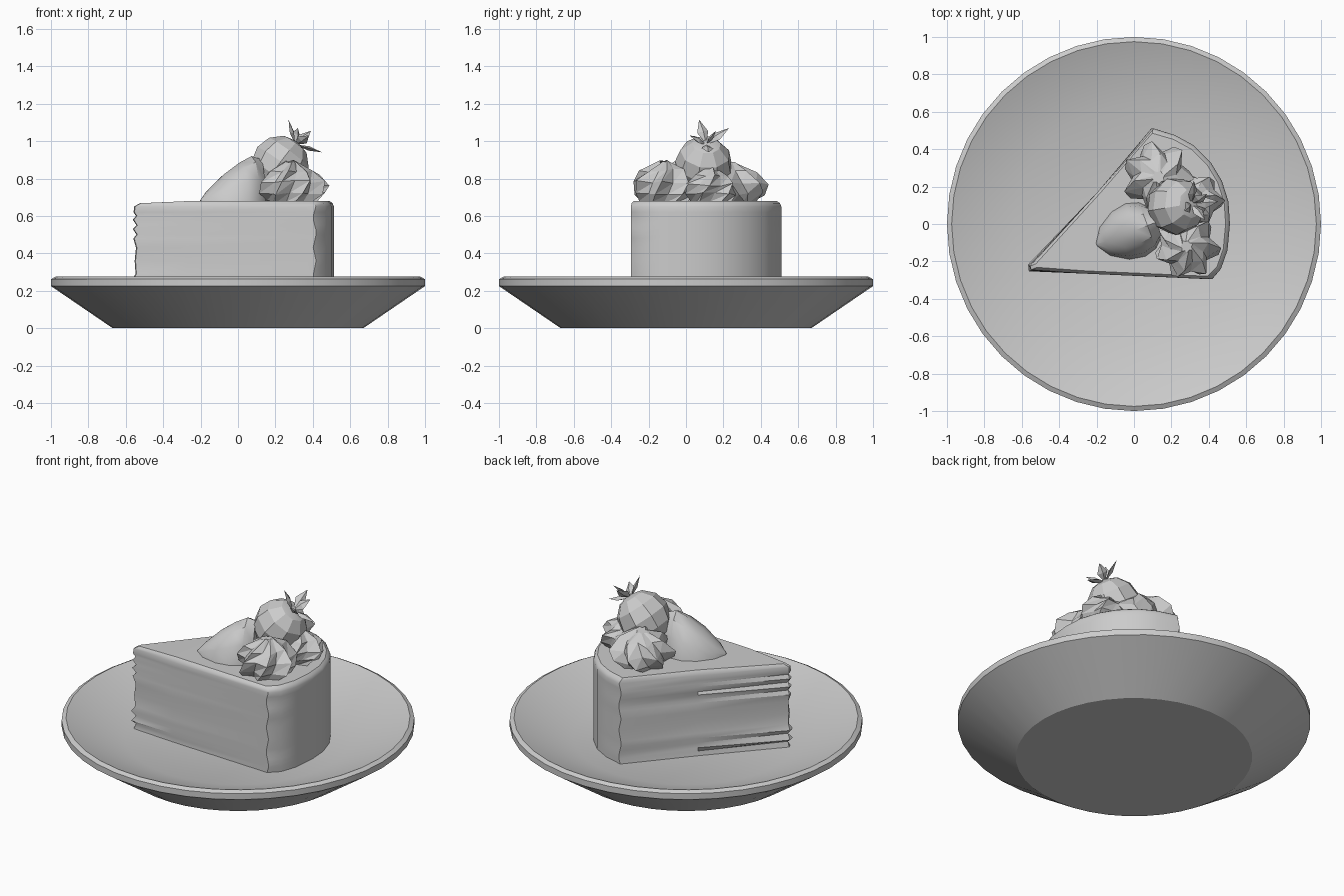
import bpy, bmesh, math, random
from mathutils import Vector

random.seed(4)
if "Cube" in bpy.data.objects:
    bpy.data.objects.remove(bpy.data.objects["Cube"], do_unlink=True)

GREY = (0.6, 0.6, 0.6, 1)
mat = bpy.data.materials.new("light_grey")
mat.use_nodes = True
mat.diffuse_color = GREY
mat.node_tree.nodes["Principled BSDF"].inputs["Base Color"].default_value = GREY


def finish(name, bm, angle=30):
    """Turn a bmesh into a shaded object."""
    bmesh.ops.remove_doubles(bm, verts=bm.verts, dist=0.0005)
    bmesh.ops.recalc_face_normals(bm, faces=bm.faces)
    mesh = bpy.data.meshes.new(name)
    bm.to_mesh(mesh)
    bm.free()
    mesh.materials.append(mat)
    obj = bpy.data.objects.new(name, mesh)
    bpy.context.collection.objects.link(obj)
    if angle:
        bpy.ops.object.select_all(action="DESELECT")
        obj.select_set(True)
        bpy.context.view_layer.objects.active = obj
        bpy.ops.object.shade_smooth_by_angle(angle=math.radians(angle))
    return obj


def loft(bm, rings, caps=True, triangles=False):
    """Bridge a stack of equal-length rings of points."""
    loops = [[bm.verts.new(p) for p in ring] for ring in rings]
    n = len(loops[0])
    for a, b in zip(loops, loops[1:]):
        for i in range(n):
            j = (i + 1) % n
            if triangles:
                bm.faces.new((a[i], a[j], b[j]))
                bm.faces.new((a[i], b[j], b[i]))
            else:
                bm.faces.new((a[i], a[j], b[j], b[i]))
    if caps:
        bm.faces.new(loops[0])
        bm.faces.new(loops[-1])


def circle(r, z, n):
    return [(r * math.cos(math.tau * i / n), r * math.sin(math.tau * i / n), z)
            for i in range(n)]


# Plate
bm = bmesh.new()
profile = [(0.67, 0), (1, 0.225), (1, 0.262), (0.975, 0.275), (0.64, 0.15)]
loft(bm, [circle(r, z, 40) for r, z in profile])
finish("plate", bm)

# Cake slice: the tip and corners ripple with height
outline = [(-0.55, -0.245), (-0.27, -0.265), (0.41, -0.295), (0.465, -0.24),
           (0.5, -0.14), (0.513, 0), (0.505, 0.12), (0.47, 0.23), (0.41, 0.33),
           (0.32, 0.42), (0.22, 0.475), (0.1, 0.51), (-0.2, 0.165), (-0.555, -0.225)]
levels = [(0.15, 0), (0.18, 1), (0.2, -1), (0.23, 1), (0.26, -1), (0.29, 0.6),
          (0.36, 0.2), (0.43, 0.8), (0.48, -0.4), (0.5, 1), (0.53, -0.6),
          (0.55, 1), (0.58, -0.6), (0.6, 0.8), (0.62, -0.3), (0.65, 0)]
rings = []
for z, ripple in levels:
    ring = []
    for i, (x, y) in enumerate(outline):
        if i in (0, 13):
            x += 0.012 * ripple
            y += 0.008 * ripple * (1 if i == 0 else -1)
        elif i in (2, 11):
            x += 0.008 * math.sin(z * 40)
        ring.append((x, y, z))
    rings.append(ring)
for z, s in ((0.668, 0.985), (0.68, 0.95)):
    rings.append([(0.05 + (x - 0.05) * s, (y - 0.02) * s + 0.02,
                   z - (0.012 if x < -0.5 else 0)) for x, y in outline])
bm = bmesh.new()
loft(bm, rings)
finish("cake_slice", bm, 35)


def cream(name, x, y, radius, height, ridges, twist):
    """A piped swirl: a star section that twists as it narrows."""
    n = ridges * 2
    rings = []
    for k, (r, h) in enumerate([(0.75, -0.03), (0.97, 0.2), (1.02, 0.48), (0.72, 0.78), (0.2, 1)]):
        ring = []
        for i in range(n):
            a = math.tau * i / n + twist * k
            rad = radius * r * (1.06 if i % 2 else 0.78) * random.uniform(0.93, 1.05)
            ring.append((x + rad * math.cos(a), y + rad * math.sin(a),
                         0.68 + height * h + random.uniform(-0.01, 0.01)))
        rings.append(ring)
    bm = bmesh.new()
    loft(bm, rings, triangles=True)
    finish(name, bm, 0)


cream("front_cream", 0.28, -0.12, 0.165, 0.21, 7, 0.2)
cream("back_cream", 0.13, 0.25, 0.175, 0.2, 7, -0.25)
cream("side_cream", 0.33, 0.13, 0.14, 0.18, 6, 0.25)

# Whole berry, tilted towards the leaves
bm = bmesh.new()
bmesh.ops.create_uvsphere(bm, u_segments=9, v_segments=6, radius=0.155)
tilt = Vector((0.6, 0.1, 0.8)).to_track_quat("Z", "Y")
centre = Vector((0.225, 0.095, 0.875))
for v in bm.verts:
    v.co = centre + tilt @ v.co
finish("whole_berry", bm, 20)

# Berry leaves
base = centre + tilt @ Vector((0, 0, 0.135))
tips = [(0.27, 0.07, 1.115), (0.32, 0.23, 1.07), (0.39, 0.16, 1.055),
        (0.45, 0.12, 0.94), (0.38, 0.02, 1.03)]
bm = bmesh.new()
for tip in tips:
    tip = Vector(tip)
    along = tip - base
    side = along.cross(Vector((0.6, 0.1, 0.8))).normalized() * 0.032
    lift = along.cross(side).normalized() * 0.012
    mid = base + along * 0.5
    a, b, l, r, u, d = [bm.verts.new(p) for p in
                        (base, tip, mid + side, mid - side, mid + lift, mid - lift)]
    for end in (a, b):
        for p, q in ((l, u), (u, r), (r, d), (d, l)):
            bm.faces.new((end, p, q))
finish("berry_leaves", bm, 0)

# Half berry lying on its cut side
start, axis = Vector((-0.2, -0.11, 0.69)), Vector((0.32, 0.12, 0))
across = Vector((-0.35, 0.94, 0))
rings = []
for t, w, h in [(0, 0.008, 0.006), (0.14, 0.08, 0.06), (0.4, 0.135, 0.145),
                (0.65, 0.15, 0.205), (0.85, 0.13, 0.24), (1, 0.08, 0.225)]:
    rings.append([start + axis * t + across * (w * math.cos(math.pi * i / 6))
                  + Vector((0, 0, h * math.sin(math.pi * i / 6) - 0.01)) for i in range(7)])
bm = bmesh.new()
loft(bm, rings)
finish("half_berry", bm, 35)
